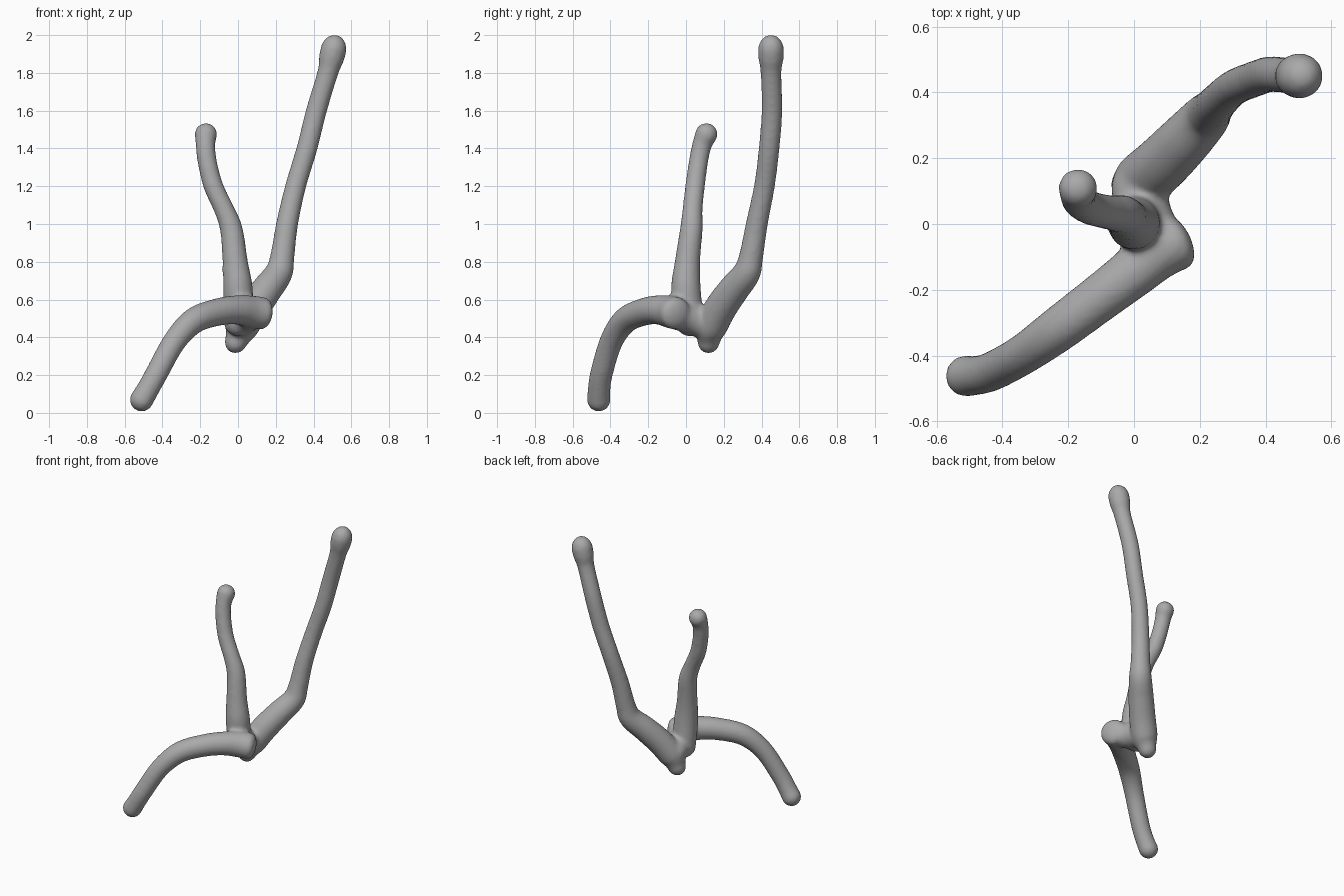
import bpy, bmesh, math
from mathutils import Vector

cube = bpy.data.objects.get("Cube")
if cube:
    bpy.data.objects.remove(cube, do_unlink=True)

SIDES, STEPS = 24, 8

grey = bpy.data.materials.new("plain grey")
grey.use_nodes = True
GREY = (0.4, 0.4, 0.4, 1)
grey.diffuse_color = GREY
grey.node_tree.nodes["Principled BSDF"].inputs["Base Color"].default_value = GREY


def spline(points):
    """Catmull-Rom samples of (x, y, z, radius) points."""
    p = [Vector(q) for q in points]
    p = [p[0] * 2 - p[1]] + p + [p[-1] * 2 - p[-2]]
    out = []
    for a, b, c, d in zip(p, p[1:], p[2:], p[3:]):
        for i in range(STEPS):
            t = i / STEPS
            out.append(0.5 * (2 * b + (c - a) * t + (2 * a - 5 * b + 4 * c - d) * t * t
                              + (3 * b - a - 3 * c + d) * t ** 3))
    return out + [p[-2]]


def cap(end, direction, length):
    """Shrinking rings that round off an end."""
    rings = []
    for i in range(1, 7):
        a = math.radians(14 * i)
        pos = end.xyz + direction * end.w * length * math.sin(a)
        rings.append(Vector((*pos, end.w * math.cos(a))))
    return rings


def branch(bm, points, start_cap=1.0, end_cap=1.0):
    path = spline(points)
    first = (path[0].xyz - path[1].xyz).normalized()
    last = (path[-1].xyz - path[-2].xyz).normalized()
    path = cap(path[0], first, start_cap)[::-1] + path + cap(path[-1], last, end_cap)
    rings, side = [], Vector((0.3, -1, 0.2))
    for i, q in enumerate(path):
        d = (path[min(i + 1, len(path) - 1)].xyz - path[max(i - 1, 0)].xyz).normalized()
        side = (side - d * side.dot(d)).normalized()
        up = d.cross(side)
        rings.append([bm.verts.new(q.xyz + q.w * (side * math.cos(a) + up * math.sin(a)))
                      for a in (math.tau * k / SIDES for k in range(SIDES))])
    for r, s in zip(rings, rings[1:]):
        for k in range(SIDES):
            n = (k + 1) % SIDES
            bm.faces.new((r[k], r[n], s[n], s[k]))
    bm.faces.new(rings[0][::-1])
    bm.faces.new(rings[-1])


bm = bmesh.new()

# tall branch: pointed foot, thick lower length, knee, long upper length, knob
branch(bm, [(-0.01, 0.12, 0.38, 0.06), (0.02, 0.13, 0.45, 0.085), (0.08, 0.18, 0.55, 0.086),
            (0.15, 0.25, 0.65, 0.082), (0.215, 0.32, 0.74, 0.074), (0.235, 0.345, 0.83, 0.064),
            (0.26, 0.375, 1.0, 0.058), (0.305, 0.415, 1.2, 0.055), (0.365, 0.44, 1.4, 0.055),
            (0.415, 0.455, 1.6, 0.055), (0.475, 0.45, 1.8, 0.055), (0.493, 0.45, 1.87, 0.066),
            (0.505, 0.45, 1.92, 0.069)], 1.1, 1.2)

# middle branch: upright and bent near the top
branch(bm, [(0.0, 0.02, 0.48, 0.075), (0.0, 0.0, 0.65, 0.079), (-0.015, 0.008, 0.8, 0.067),
            (-0.035, 0.028, 0.97, 0.06), (-0.075, 0.035, 1.08, 0.053), (-0.13, 0.048, 1.2, 0.052),
            (-0.163, 0.066, 1.33, 0.051), (-0.172, 0.085, 1.42, 0.052), (-0.17, 0.108, 1.475, 0.06)])

# low branch: reaches the ground, with a blunt stub at the inner end
branch(bm, [(-0.51, -0.462, 0.07, 0.063), (-0.48, -0.46, 0.12, 0.06), (-0.43, -0.447, 0.21, 0.06),
            (-0.335, -0.395, 0.38, 0.062), (-0.23, -0.32, 0.49, 0.069), (-0.1, -0.222, 0.535, 0.073),
            (0.0, -0.145, 0.545, 0.078), (0.07, -0.085, 0.535, 0.086), (0.13, -0.055, 0.527, 0.086)],
       1.0, 0.5)

# junction: bridges that fill the space between the three branches
branch(bm, [(0.07, -0.05, 0.52, 0.08), (0.03, 0.03, 0.5, 0.085), (0.015, 0.11, 0.47, 0.085)])

# small knot on the middle branch
branch(bm, [(-0.02, 0.0, 0.72, 0.05), (-0.035, 0.0, 0.76, 0.05)])

bmesh.ops.recalc_face_normals(bm, faces=bm.faces)
mesh = bpy.data.meshes.new("forked_branch")
bm.to_mesh(mesh)
bm.free()
mesh.materials.append(grey)
obj = bpy.data.objects.new("forked_branch", mesh)
bpy.context.collection.objects.link(obj)

# fuse the branches into one skin and soften the joints
remesh = obj.modifiers.new("fuse", 'REMESH')
remesh.mode = 'VOXEL'
remesh.voxel_size = 0.012
remesh.use_smooth_shade = True
soften = obj.modifiers.new("soften", 'SMOOTH')
soften.factor = 0.5
soften.iterations = 6
